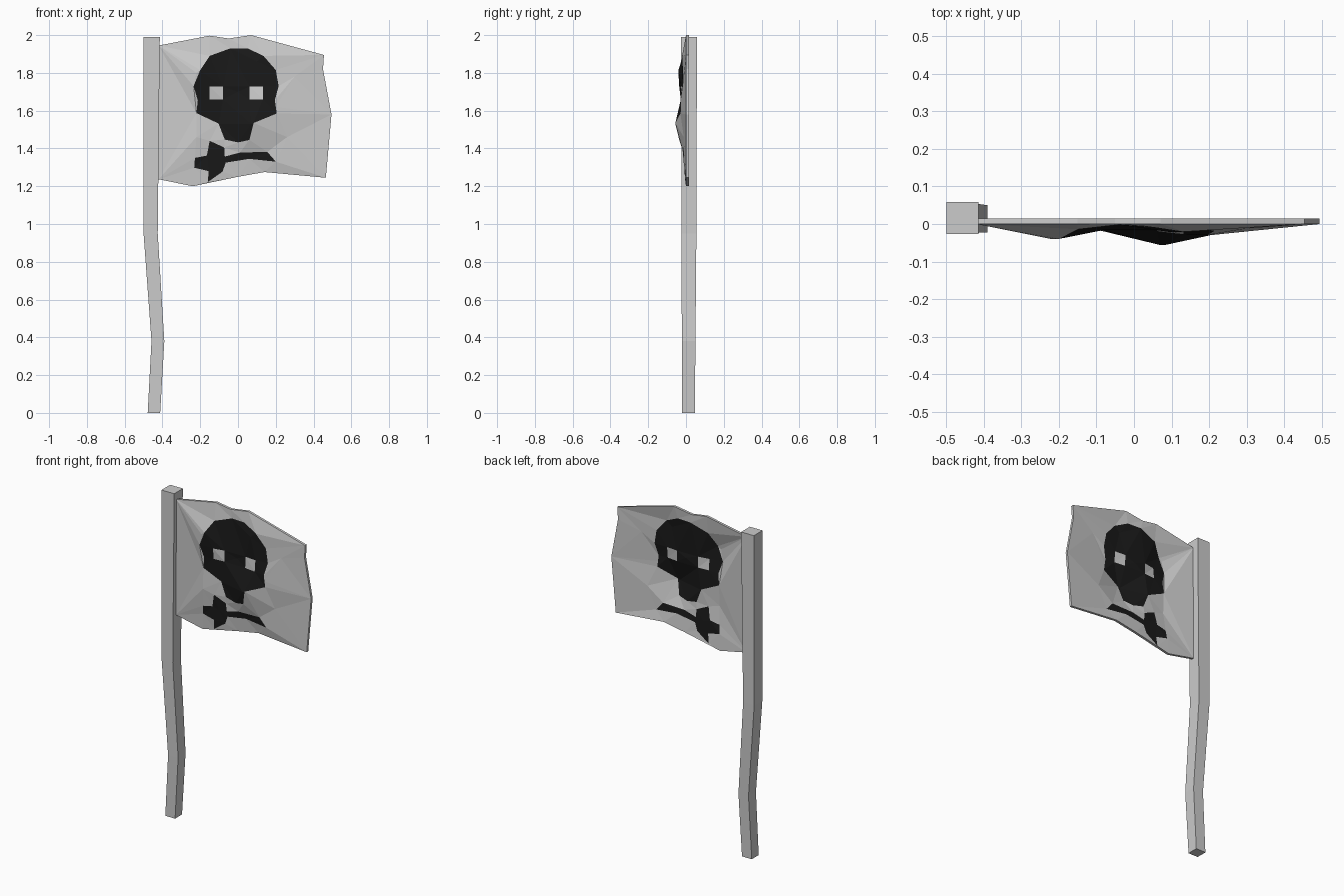
import bpy, bmesh
from mathutils import Vector
from mathutils.geometry import delaunay_2d_cdt

if "Cube" in bpy.data.objects:
    bpy.data.objects.remove(bpy.data.objects["Cube"])


def material(name, v):
    m = bpy.data.materials.new(name)
    m.diffuse_color = (v, v, v, 1)
    m.use_nodes = True
    m.node_tree.nodes["Principled BSDF"].inputs["Base Color"].default_value = m.diffuse_color
    return m


def finish(name, bm):
    bmesh.ops.recalc_face_normals(bm, faces=bm.faces[:])
    me = bpy.data.meshes.new(name)
    bm.to_mesh(me)
    bm.free()
    ob = bpy.data.objects.new(name, me)
    bpy.context.collection.objects.link(ob)
    return ob


# bent square pole: rings of (x left, x right, y front, y back, z)
rings = [(-.478, -.412, -.02, .047, 0), (-.458, -.39, -.022, .05, .38),
         (-.5, -.425, -.024, .055, .95), (-.5, -.414, -.026, .058, 1.99)]
bm = bmesh.new()
loops = [[bm.verts.new((x, y, z)) for x, y in ((a, c), (b, c), (b, d), (a, d))]
         for a, b, c, d, z in rings]
for lo, hi in zip(loops, loops[1:]):
    for i in range(4):
        j = (i + 1) % 4
        bm.faces.new((lo[i], lo[j], hi[j], hi[i]))
bm.faces.new(loops[0])
bm.faces.new(loops[-1])
finish("pole", bm)

# flag outline and emblem outlines, as (x, z)
cloth = [(-.42, 1.945), (-.15, 1.997), (-.05, 1.982), (.07, 2), (.455, 1.895),
         (.45, 1.82), (.495, 1.58), (.465, 1.245), (.14, 1.275), (0, 1.25),
         (-.24, 1.2), (-.42, 1.237)]
skull = [(-.04, 1.93), (.05, 1.93), (.135, 1.89), (.2, 1.815), (.215, 1.73),
         (.195, 1.655), (.205, 1.585), (.083, 1.535), (.06, 1.445), (0, 1.432),
         (-.07, 1.447), (-.103, 1.532), (-.22, 1.587), (-.213, 1.655),
         (-.235, 1.73), (-.2, 1.815), (-.15, 1.89)]
bone = [(-.15, 1.44), (-.073, 1.405), (-.07, 1.357), (.01, 1.378), (.155, 1.382),
        (.2, 1.33), (.06, 1.345), (-.065, 1.325), (-.082, 1.277), (-.16, 1.222),
        (-.155, 1.28), (-.232, 1.298), (-.228, 1.35), (-.165, 1.362)]
eyes = [[(x, 1.66), (x + .07, 1.66), (x + .07, 1.727), (x, 1.727)] for x in (-.15, .062)]

# ripples in the cloth: (x, z, depth)
ripples = [(-.22, 1.8, -.04), (.07, 1.53, -.056), (-.1, 1.53, -.015),
           (.17, 1.36, -.015), (.2, 1.62, -.03), (-.22, 1.46, -.025),
           (.1, 1.86, -.022), (0, 1.7, -.012), (-.12, 1.35, -.01),
           (.26, 1.46, -.012), (.3, 1.78, -.012)]
controls = ripples + [(x, z, 0) for x, z in cloth]


def depth(p):
    total = weight = 0
    for x, z, y in controls:
        w = 1 / (((p.x - x) ** 2 + (p.y - z) ** 2) ** 1.5 + 1e-7)
        total += w * y
        weight += w
    return total / weight


def inside(p, poly):
    hit = False
    for (x1, z1), (x2, z2) in zip(poly, poly[1:] + poly[:1]):
        if (z1 > p.y) != (z2 > p.y) and p.x < x1 + (p.y - z1) * (x2 - x1) / (z2 - z1):
            hit = not hit
    return hit


# triangulate the cloth around the emblem edges
pts, edges = [], []
for poly in [cloth, skull, bone] + eyes:
    n, k = len(pts), len(poly)
    pts += [Vector(p) for p in poly]
    edges += [(n + i, n + (i + 1) % k) for i in range(k)]
pts += [Vector(r[:2]) for r in ripples]
flat, _, tris, *_ = delaunay_2d_cdt(pts, edges, [], 1, 1e-5)

# front and back layers with the emblem on both, closed by a rim
bm = bmesh.new()
front = [bm.verts.new((p.x, depth(p), p.y)) for p in flat]
back = [bm.verts.new(v.co + Vector((0, .015, 0))) for v in front]
count = {}
for t in tris:
    c = sum((flat[i] for i in t), Vector((0, 0))) / len(t)
    black = (inside(c, skull) or inside(c, bone)) and not any(inside(c, e) for e in eyes)
    for layer, order in ((front, t), (back, t[::-1])):
        bm.faces.new([layer[i] for i in order]).material_index = int(black)
    for a, b in zip(t, list(t[1:]) + [t[0]]):
        count.setdefault(frozenset((a, b)), []).append((a, b))
for e in count.values():
    if len(e) == 1:
        a, b = e[0]
        bm.faces.new((front[b], front[a], back[a], back[b]))
bm.verts.ensure_lookup_table()
bmesh.ops.delete(bm, geom=[v for v in bm.verts if not v.link_faces], context='VERTS')
flag = finish("flag", bm)
flag.data.materials.append(material("cloth_grey", .8))
flag.data.materials.append(material("emblem_black", .01))
